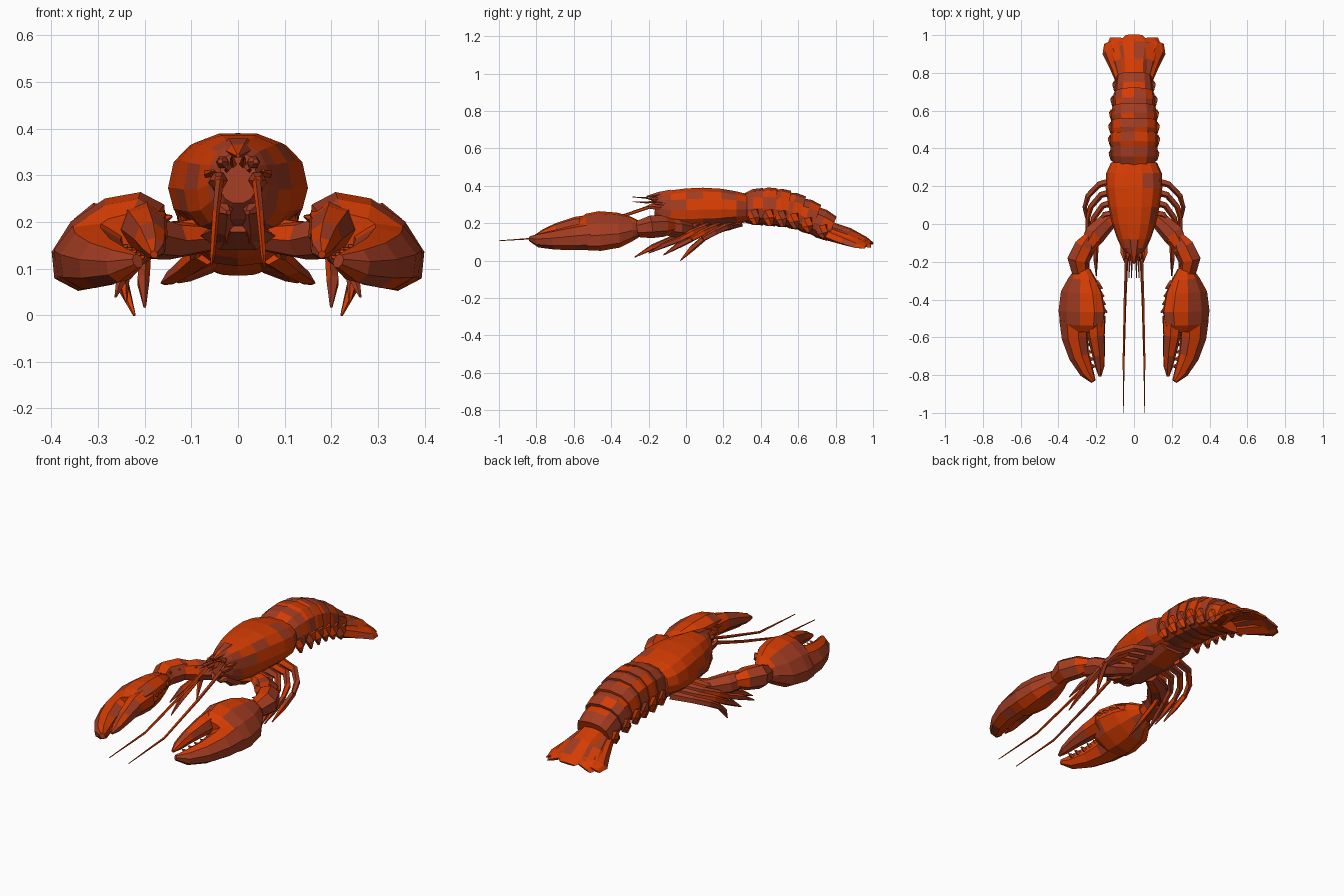
import bpy, bmesh, math, random
from mathutils import Vector

random.seed(4)


def material(name, rgb):
    m = bpy.data.materials.new(name)
    m.diffuse_color = (*rgb, 1)
    return m


MATS = [material("bright orange shell", (0.66, 0.045, 0.001)),
        material("dull red shell", (0.36, 0.045, 0.016))]


def mix(share):
    """Mottled shell: this share of the faces is dull red."""
    return lambda c, n: 1 if random.random() < share else 0


def build(name, rings, rule, mirror=False):
    """Skin a list of rings, close both ends, colour faces by rule."""
    bm = bmesh.new()
    loops = [[bm.verts.new(p) for p in r] for r in rings]
    n = len(loops[0])
    for r0, r1 in zip(loops, loops[1:]):
        for i in range(n):
            j = (i + 1) % n
            bm.faces.new((r0[i], r0[j], r1[j], r1[i]))
    bm.faces.new(loops[0])
    bm.faces.new(loops[-1])
    bmesh.ops.recalc_face_normals(bm, faces=bm.faces)
    bm.normal_update()
    for f in bm.faces:
        f.material_index = rule(f.calc_center_median(), f.normal)
    me = bpy.data.meshes.new(name)
    bm.to_mesh(me)
    bm.free()
    for m in MATS:
        me.materials.append(m)
    ob = bpy.data.objects.new(name, me)
    bpy.context.collection.objects.link(ob)
    if mirror:
        ob.modifiers.new("mirror", 'MIRROR').use_axis = (True, False, False)
    return ob


def tube(name, pts, n=6, roll=0, rule=mix(0.5), mirror=True):
    """Limb through points (x, y, z, half width, half thickness)."""
    P = [Vector(p[:3]) for p in pts]
    rings = []
    for k, p in enumerate(pts):
        t = (P[min(k + 1, len(P) - 1)] - P[max(k - 1, 0)]).normalized()
        side = t.cross(Vector((0, 0, 1))).normalized()
        up = side.cross(t)
        r = math.radians(roll)
        u = side * math.cos(r) + up * math.sin(r)
        v = up * math.cos(r) - side * math.sin(r)
        rings.append([P[k] + u * p[3] * math.cos(a) + v * p[4] * math.sin(a)
                      for a in (2 * math.pi * i / n for i in range(n))])
    return build(name, rings, rule, mirror)


def shell(name, secs, n=14, rule=mix(0.5)):
    """Body section through (y, half width, top, bottom, shear)."""
    rings = []
    for y, a, top, bot, sh in secs:
        mid = bot + 0.45 * (top - bot)
        ring = []
        for i in range(n):
            t = 2 * math.pi * i / n
            c, s = math.cos(t), math.sin(t)
            h = (top - mid) if s > 0 else (mid - bot)
            z = math.copysign(abs(s) ** 0.85, s) * h
            ring.append((math.copysign(abs(c) ** 0.8, c) * a, y + sh * z, mid + z))
        rings.append(ring)
    return build(name, rings, rule)


# Carapace with blunt face, and the pointed rostrum above it
def carapace_rule(c, n):
    if c.y < -0.12 or c.z < 0.2:
        return 1
    return 1 if random.random() < (0.15 if n.z > 0.5 else 0.3) else 0


shell("carapace", [(-0.165, 0.04, 0.35, 0.24, 0.1), (-0.13, 0.065, 0.368, 0.205, 0.05),
                   (-0.08, 0.088, 0.378, 0.18, 0), (0.0, 0.116, 0.388, 0.172, 0),
                   (0.09, 0.135, 0.392, 0.175, 0), (0.19, 0.15, 0.386, 0.18, 0),
                   (0.27, 0.147, 0.372, 0.192, 0), (0.325, 0.122, 0.358, 0.205, 0)],
      rule=carapace_rule)
tube("rostrum", [(0, -0.08, 0.362, 0.04, 0.02), (0, -0.15, 0.352, 0.025, 0.016),
                 (0, -0.21, 0.342, 0.004, 0.004)], 6, mirror=False)
tube("sternum", [(0, -0.1, 0.195, 0.03, 0.02), (0, 0, 0.17, 0.08, 0.035),
                 (0, 0.18, 0.175, 0.095, 0.03), (0, 0.3, 0.2, 0.08, 0.02)], mirror=False)

# Abdomen: six overlapping rings with side points
joints = [(0.315, 0.115, 0.37, 0.195, 0), (0.4, 0.126, 0.39, 0.188, 0.0),
          (0.47, 0.124, 0.388, 0.183, 0.06), (0.535, 0.122, 0.375, 0.178, 0.14),
          (0.605, 0.116, 0.345, 0.165, 0.25), (0.68, 0.107, 0.3, 0.14, 0.36),
          (0.765, 0.094, 0.237, 0.105, 0.4)]
for i, (f, b) in enumerate(zip(joints, joints[1:])):
    m = [(p + q) / 2 for p, q in zip(f, b)]
    shell(f"abdomen_ring_{i + 1}",
          [(f[0] - 0.005, f[1] * 0.94, f[2] - 0.012, f[3] + 0.01, f[4]),
           (m[0], m[1], m[2] + 0.002, m[3], m[4]),
           (b[0] + 0.012, b[1], b[2] - 0.002, b[3], b[4])], 12, mix(0.6))
    zm = m[3] + 0.3 * (m[2] - m[3])
    tube(f"abdomen_side_point_{i + 1}",
         [(m[1] * 0.9, m[0], zm + 0.02, 0.02, 0.036), (m[1] * 0.95, m[0] + 0.008, zm - 0.02, 0.018, 0.034),
          (m[1] * 0.9, m[0] + 0.015, m[3] + 0.002, 0.01, 0.018)], 6)

# Tail fan
tube("tail_centre_plate", [(0, 0.75, 0.185, 0.065, 0.03), (0, 0.87, 0.152, 0.07, 0.024),
                           (0, 0.96, 0.11, 0.085, 0.017), (0, 1.0, 0.09, 0.045, 0.006)],
     8, rule=mix(0.2), mirror=False)
tube("tail_inner_plate", [(0.045, 0.76, 0.16, 0.045, 0.03), (0.068, 0.87, 0.132, 0.06, 0.022),
                          (0.088, 0.945, 0.1, 0.068, 0.016), (0.08, 0.985, 0.086, 0.05, 0.006)],
     6, -22, mix(0.2))
tube("tail_outer_plate", [(0.065, 0.76, 0.14, 0.036, 0.032), (0.095, 0.85, 0.112, 0.046, 0.024),
                          (0.125, 0.92, 0.09, 0.051, 0.017), (0.132, 0.962, 0.077, 0.03, 0.006)],
     6, -26, mix(0.3))


# Claws: outer rim is dull, the rest mostly bright
def claw_rule(c, n):
    return 1 if n.x > 0.5 or random.random() < (0.4 if n.z < -0.2 else 0.15) else 0


tube("claw_palm", [(0.27, -0.235, 0.17, 0.04, 0.035), (0.273, -0.29, 0.17, 0.082, 0.058),
                   (0.278, -0.36, 0.163, 0.125, 0.076), (0.276, -0.46, 0.158, 0.142, 0.086),
                   (0.277, -0.53, 0.152, 0.132, 0.078), (0.277, -0.57, 0.15, 0.1, 0.05)],
     10, 34, claw_rule)
tube("claw_outer_finger", [(0.315, -0.51, 0.132, 0.088, 0.072), (0.314, -0.6, 0.122, 0.074, 0.064),
                           (0.29, -0.7, 0.112, 0.058, 0.052), (0.25, -0.785, 0.108, 0.039, 0.038),
                           (0.215, -0.833, 0.116, 0.013, 0.016)], 8, 34, claw_rule)
tube("claw_inner_finger", [(0.205, -0.49, 0.19, 0.058, 0.06), (0.2, -0.59, 0.185, 0.048, 0.05),
                           (0.187, -0.69, 0.164, 0.035, 0.038), (0.18, -0.76, 0.143, 0.024, 0.025),
                           (0.18, -0.805, 0.13, 0.008, 0.009)], 7, 30, mix(0.4))
for i in range(4):
    y = -0.32 - 0.042 * i
    x = 0.19 - 0.008 * i
    tube(f"claw_spine_{i + 1}", [(x + 0.015, y, 0.2, 0.028, 0.024),
                                 (x - 0.024, y - 0.022, 0.212, 0.003, 0.003)], 5, rule=mix(0.7))
for i in range(5):
    y = -0.6 - 0.038 * i
    x = 0.254 - 0.009 * i
    tube(f"claw_tooth_{i + 1}", [(x + 0.008, y, 0.14 - 0.006 * i, 0.014, 0.014),
                                 (x - 0.018, y - 0.004, 0.15 - 0.006 * i, 0.003, 0.003)], 5)

# Arms
tube("arm_upper", [(0.06, 0.06, 0.165, 0.035, 0.03), (0.14, 0.015, 0.16, 0.05, 0.042),
                   (0.21, -0.055, 0.172, 0.06, 0.052), (0.25, -0.125, 0.182, 0.042, 0.045)], 7)
tube("arm_wrist", [(0.235, -0.07, 0.184, 0.035, 0.035), (0.262, -0.12, 0.184, 0.06, 0.057),
                   (0.296, -0.19, 0.18, 0.062, 0.062), (0.285, -0.255, 0.168, 0.048, 0.045)], 7)
for i, (x, y) in enumerate([(0.235, -0.155), (0.25, -0.21), (0.185, -0.085)]):
    tube(f"arm_spine_{i + 1}", [(x + 0.02, y + 0.02, 0.2, 0.018, 0.018),
                                (x - 0.01, y - 0.015, 0.21, 0.002, 0.002)], 5)

# Walking legs: hip, thigh, knee, shin, tip
legs = [((0.08, 0.24), (0.185, 0.21), (0.262, 0.09), (0.222, -0.03, 0.0)),
        ((0.08, 0.18), (0.175, 0.155), (0.245, 0.03), (0.24, -0.12, 0.03)),
        ((0.08, 0.12), (0.165, 0.10), (0.225, -0.03), (0.262, -0.2, 0.04)),
        ((0.08, 0.06), (0.155, 0.05), (0.2, -0.08), (0.2, -0.275, 0.018))]
for i, (s, k, m, t) in enumerate(legs):
    q = [k[0] * 0.4 + m[0] * 0.6 + 0.012, k[1] * 0.4 + m[1] * 0.6 + 0.012, 0.15]
    tube(f"leg_{i + 1}_upper", [(*s, 0.185, 0.022, 0.024), (*k, 0.178, 0.018, 0.02),
                                (*q, 0.016, 0.019), (*m, 0.115, 0.012, 0.015)], 5)
    h = [(p + r) / 2 for p, r in zip((*m, 0.115), t)]
    tube(f"leg_{i + 1}_lower", [(*m, 0.115, 0.013, 0.016), (h[0] + 0.004, h[1], h[2] + 0.006, 0.014, 0.016),
                                (*t, 0.003, 0.003)], 5)

# Head: eyes, feelers, mouth parts
tube("eye", [(0.025, -0.14, 0.325, 0.01, 0.01), (0.034, -0.168, 0.328, 0.014, 0.014),
             (0.038, -0.186, 0.33, 0.006, 0.006)], 6, rule=mix(1))
tube("antenna_base", [(0.04, -0.12, 0.28, 0.024, 0.024), (0.042, -0.17, 0.29, 0.019, 0.019),
                      (0.042, -0.205, 0.288, 0.01, 0.01)], 6)
tube("antenna", [(0.04, -0.18, 0.292, 0.01, 0.01), (0.048, -0.4, 0.217, 0.008, 0.008),
                 (0.055, -0.7, 0.126, 0.006, 0.006), (0.057, -1.0, 0.106, 0.002, 0.002)],
     5, rule=mix(0.5))
for i, (x, z) in enumerate([(0.012, 0.34), (0.024, 0.315)]):
    tube(f"small_feeler_{i + 1}", [(x * 0.8, -0.15, 0.32, 0.008, 0.008), (x, -0.21, z - 0.005, 0.005, 0.005),
                                   (x * 1.1, -0.285, z, 0.0015, 0.0015)], 4)
tube("antenna_scale", [(0.055, -0.11, 0.3, 0.018, 0.01), (0.06, -0.15, 0.305, 0.016, 0.008),
                       (0.054, -0.19, 0.31, 0.003, 0.003)], 5)
tube("mouth_limb", [(0.03, -0.02, 0.17, 0.022, 0.022), (0.036, -0.1, 0.19, 0.026, 0.022),
                    (0.03, -0.155, 0.23, 0.02, 0.018), (0.02, -0.185, 0.22, 0.006, 0.006)],
     5, rule=mix(0.8))
